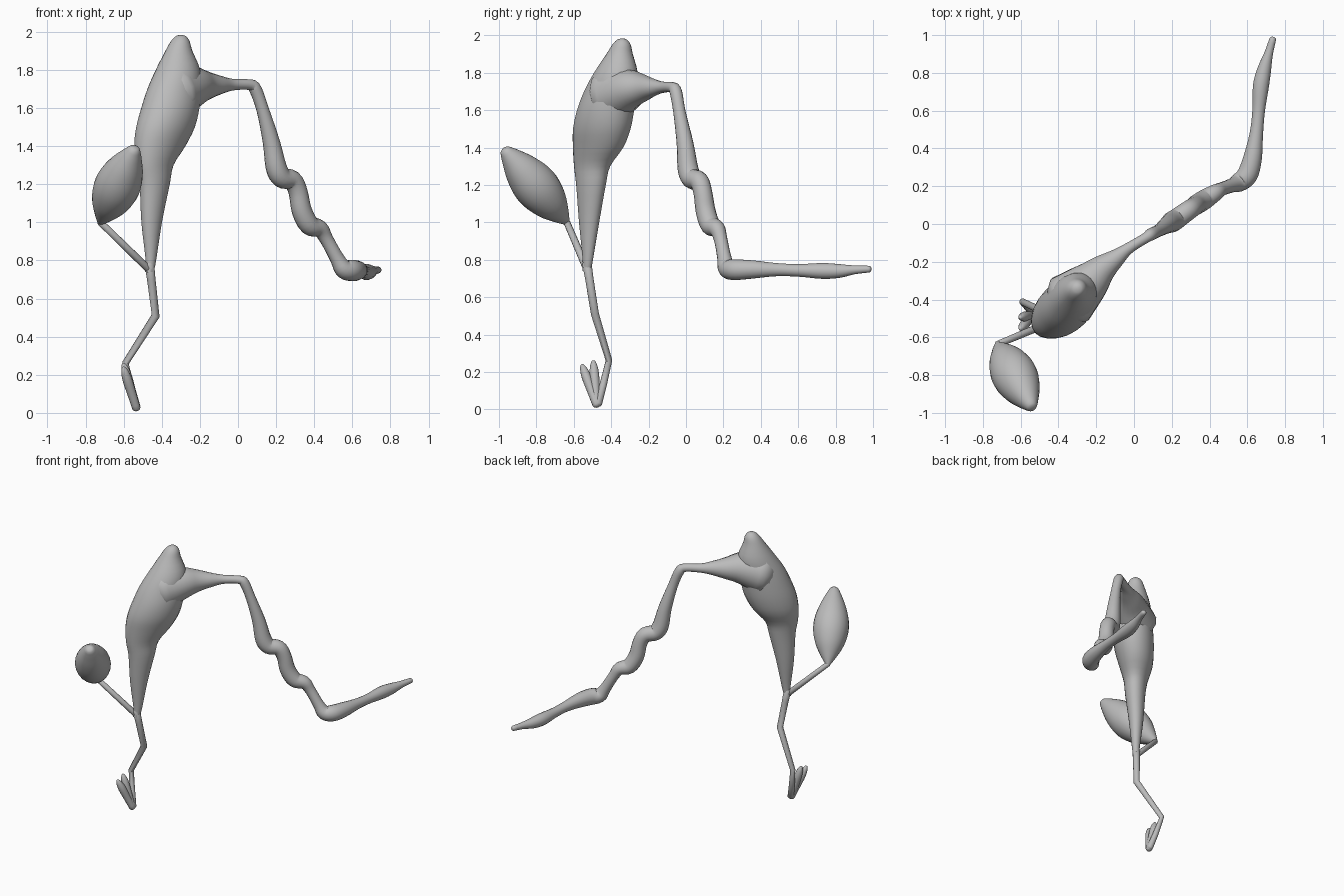
import bpy, bmesh, math
from mathutils import Vector, Matrix

if "Cube" in bpy.data.objects:
    bpy.data.objects.remove(bpy.data.objects["Cube"])

grey = bpy.data.materials.new("soft_grey")
grey.use_nodes = True
COLOUR = (0.5, 0.5, 0.5, 1)
grey.diffuse_color = COLOUR
grey.node_tree.nodes["Principled BSDF"].inputs["Base Color"].default_value = COLOUR


def smooth_path(stops, steps):
    """Catmull-Rom interpolation through equal-length tuples."""
    pts = [Vector(s) for s in stops]
    ext = [2 * pts[0] - pts[1]] + pts + [2 * pts[-1] - pts[-2]]
    out = []
    for a, b, c, d in zip(ext, ext[1:], ext[2:], ext[3:]):
        for i in range(steps):
            t = i / steps
            out.append(0.5 * (2 * b + (c - a) * t + (2 * a - 5 * b + 4 * c - d) * t * t
                              + (3 * b - a - 3 * c + d) * t ** 3))
    return out + [pts[-1]]


def loft(name, rings):
    """Skin a list of equal vertex rings and close both ends."""
    bm = bmesh.new()
    loops = [[bm.verts.new(p) for p in ring] for ring in rings]
    n = len(loops[0])
    for a, b in zip(loops, loops[1:]):
        for i in range(n):
            j = (i + 1) % n
            bm.faces.new((a[i], a[j], b[j], b[i]))
    bm.faces.new(loops[0][::-1])
    bm.faces.new(loops[-1])
    bmesh.ops.recalc_face_normals(bm, faces=bm.faces)
    mesh = bpy.data.meshes.new(name)
    bm.to_mesh(mesh)
    bm.free()
    mesh.materials.append(grey)
    obj = bpy.data.objects.new(name, mesh)
    bpy.context.collection.objects.link(obj)
    bpy.ops.object.select_all(action='DESELECT')
    obj.select_set(True)
    bpy.context.view_layer.objects.active = obj
    bpy.ops.object.shade_smooth_by_angle(angle=math.radians(50))
    return obj


def tube(name, stops, sides=16, steps=4):
    """Round tube through (x, y, z, radius) stops with rounded tips."""
    path = smooth_path(stops, steps) if steps > 1 else [Vector(s) for s in stops]
    pos = [p.xyz for p in path]
    rad = [max(p[3], 0.002) for p in path]
    last = len(pos) - 1
    tangent = (pos[1] - pos[0]).normalized()
    side = tangent.orthogonal().normalized()
    rings = []
    for k in range(last + 1):
        new = (pos[min(k + 1, last)] - pos[max(k - 1, 0)]).normalized()
        side = tangent.rotation_difference(new) @ side
        tangent = new
        other = tangent.cross(side)

        def ring(shift, scale):
            return [pos[k] + tangent * shift * rad[k] + rad[k] * scale *
                    (side * math.cos(a) + other * math.sin(a))
                    for a in (math.tau * i / sides for i in range(sides))]
        if k == 0:
            rings += [ring(-0.6, 0.4), ring(-0.4, 0.75)]
        rings.append(ring(0, 1))
        if k == last:
            rings += [ring(0.4, 0.75), ring(0.6, 0.4)]
    return loft(name, rings)


# Body: oval sections, longer along the diagonal (x, y, z, long, short)
sections = [
    (-.465, -.53, .74, .024, .022), (-.457, -.525, .8, .029, .026),
    (-.453, -.518, 1.0, .06, .048), (-.437, -.508, 1.2, .09, .068),
    (-.435, -.502, 1.3, .112, .08), (-.41, -.47, 1.4, .155, .112),
    (-.38, -.45, 1.5, .175, .132), (-.355, -.43, 1.6, .17, .135),
    (-.335, -.405, 1.7, .155, .125), (-.315, -.375, 1.8, .125, .108),
    (-.31, -.355, 1.9, .073, .068), (-.303, -.345, 1.95, .05, .048),
    (-.30, -.342, 1.975, .028, .028), (-.30, -.34, 1.983, .008, .008)]
turn = Matrix.Rotation(math.pi / 4, 3, 'Z')
loft("body", [[s.xyz + turn @ Vector((s[3] * math.cos(a), s[4] * math.sin(a), 0))
               for a in (math.tau * i / 24 for i in range(24))]
              for s in smooth_path(sections, 3)])

# Long knobbly limb flaring out of the body
tube("long_limb", [
    (-.34, -.40, 1.68, .15), (-.24, -.31, 1.71, .112), (-.17, -.24, 1.717, .078),
    (-.10, -.185, 1.72, .051), (-.03, -.13, 1.722, .031), (.06, -.075, 1.722, .028),
    (.09, -.055, 1.70, .033), (.13, -.035, 1.59, .033), (.175, -.005, 1.42, .045),
    (.20, .01, 1.29, .055), (.23, .03, 1.235, .055), (.285, .07, 1.22, .052),
    (.315, .09, 1.16, .05), (.335, .105, 1.06, .053), (.375, .13, .985, .053),
    (.43, .165, .965, .045), (.465, .185, .91, .036), (.52, .205, .81, .038),
    (.555, .22, .755, .05), (.60, .26, .747, .056), (.628, .35, .748, .05),
    (.648, .48, .747, .036), (.66, .60, .743, .034), (.672, .73, .74, .043),
    (.69, .82, .74, .037), (.712, .90, .746, .024), (.735, .98, .75, .018)])

# Thin bent leg
tube("leg", [(-.465, -.53, .78, .026), (-.455, -.517, .70, .023), (-.432, -.487, .51, .022),
             (-.59, -.412, .262, .018), (-.56, -.443, .13, .02), (-.533, -.47, .03, .022)],
     sides=12, steps=1)

# Upturned toes sharing the foot tip
for name, y, z in (("outer_toe", -.555, .235), ("middle_toe", -.495, .255)):
    foot, tip = Vector((-.533, -.478, .024)), Vector((-.60, y, z))
    stops = [(*foot.lerp(tip, t), r) for t, r in
             ((0, .022), (.35, .024), (.7, .026), (.9, .02), (1, .011))]
    tube(name, stops, sides=12)

# Stem and pod
stem_end, pod_tip = Vector((-.722, -.637, 1.0)), Vector((-.542, -.968, 1.385))
tube("pod_stem", [(-.465, -.53, .75, .02), (*stem_end, .018)], sides=12, steps=1)
tube("pod", [(*stem_end.lerp(pod_tip, t), r) for t, r in
             ((0, .018), (.1, .052), (.25, .094), (.42, .118), (.58, .117),
              (.75, .093), (.9, .058), (.98, .036))], sides=24)
